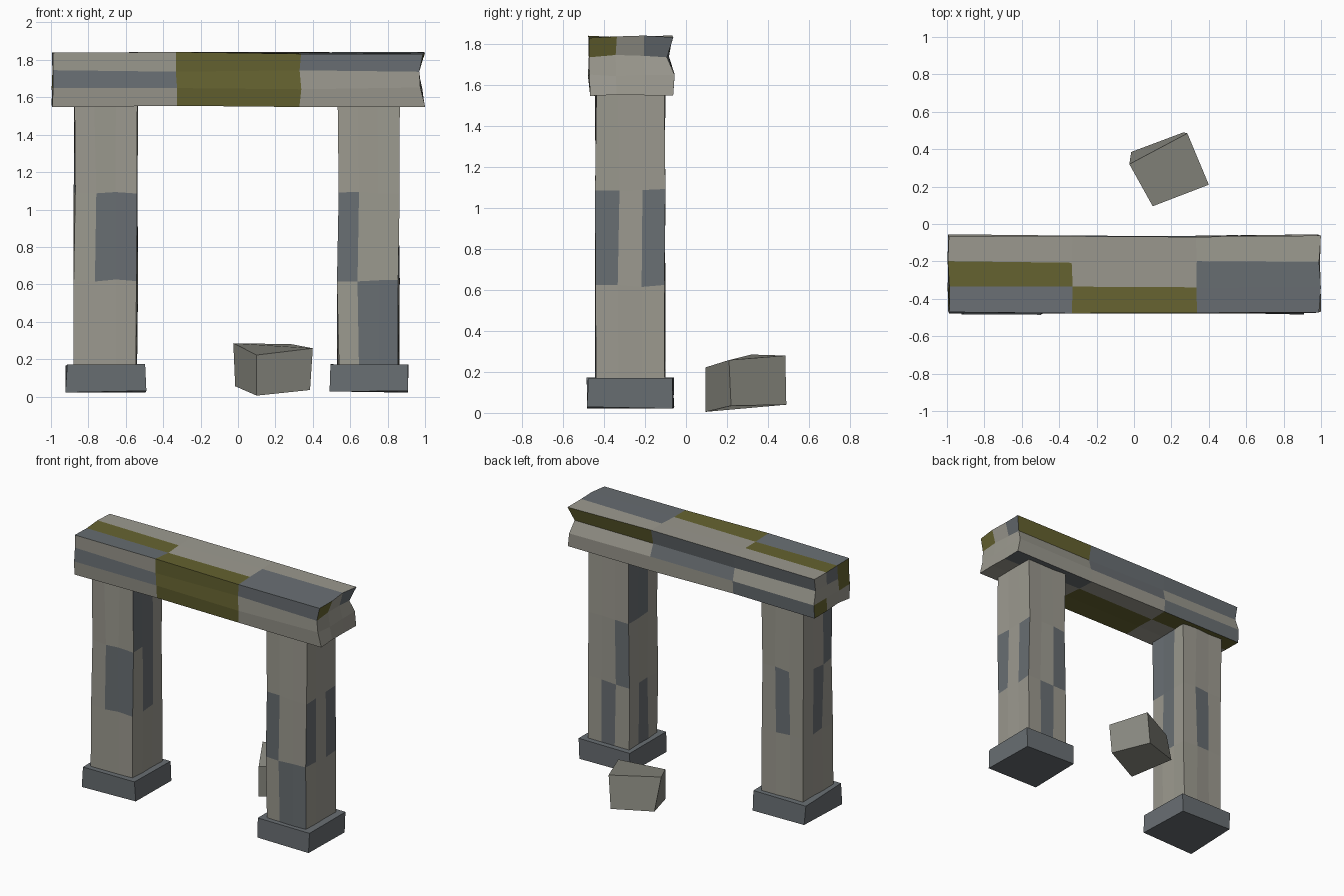
import bpy, bmesh, random
from mathutils import Vector

if "Cube" in bpy.data.objects:
    bpy.data.objects.remove(bpy.data.objects["Cube"])

random.seed(4)


def material(name, rgb):
    m = bpy.data.materials.new(name)
    m.diffuse_color = (*rgb, 1)
    m.use_nodes = True
    m.node_tree.nodes["Principled BSDF"].inputs["Base Color"].default_value = m.diffuse_color
    return m


STONE = material("warm grey stone", (0.33, 0.32, 0.275))
SLATE = material("blue grey stone", (0.14, 0.157, 0.17))
MOSS = material("olive moss", (0.132, 0.125, 0.03))
ROCK = material("loose grey stone", (0.255, 0.255, 0.22))
INDEX = {"S": 0, "B": 1, "O": 2}


def finish(bm, name, mats):
    bmesh.ops.recalc_face_normals(bm, faces=bm.faces)
    mesh = bpy.data.meshes.new(name)
    bm.to_mesh(mesh)
    bm.free()
    for m in mats:
        mesh.materials.append(m)
    obj = bpy.data.objects.new(name, mesh)
    bpy.context.collection.objects.link(obj)
    return obj


def rough_block(name, lo, hi, n, jitter, mats, patterns=None, warp=None):
    """Box with n x n cells per side, slightly uneven.
    patterns: side -> rows of colour letters, top row first, low u to high u."""
    bm = bmesh.new()
    verts = {}

    def vert(key):
        if key not in verts:
            p = Vector([lo[a] + (hi[a] - lo[a]) * key[a] / n for a in range(3)])
            p += Vector([random.uniform(-jitter, jitter) for _ in range(3)])
            if warp:
                p += Vector(warp(*key))
            verts[key] = bm.verts.new(p)
        return verts[key]

    for axis in range(3):
        ua, va = [a for a in range(3) if a != axis]
        for sign in "-+":
            rows = (patterns or {}).get(sign + "xyz"[axis])
            for i in range(n):
                for j in range(n):
                    corners = []
                    for di, dj in ((0, 0), (1, 0), (1, 1), (0, 1)):
                        k = [0, 0, 0]
                        k[axis] = n if sign == "+" else 0
                        k[ua], k[va] = i + di, j + dj
                        corners.append(vert(tuple(k)))
                    f = bm.faces.new(corners)
                    if rows:
                        f.material_index = INDEX[rows.split()[n - 1 - j][i]]
    return finish(bm, name, mats)


PATCHED = [STONE, SLATE, MOSS]

# Pillars with patched stones
rough_block("left_pillar", (-0.875, -0.44, 0.15), (-0.54, -0.105, 1.56), 3, 0.006, PATCHED, {
    "-y": "SSS SBB SSS", "+y": "SSS SBS SSS",
    "+x": "BBS SBS SSS", "-x": "BSS SBS SSS"})
rough_block("right_pillar", (0.535, -0.44, 0.15), (0.86, -0.105, 1.56), 3, 0.006, PATCHED, {
    "-y": "SSS BSS SBB", "+y": "SSS BSS SBS",
    "+x": "SSS BSB SSS", "-x": "SBB SSS SBS"})

# Plinths under the pillars
rough_block("left_plinth", (-0.918, -0.48, 0.025), (-0.492, -0.062, 0.167), 1, 0.006, [SLATE])
rough_block("right_plinth", (0.492, -0.48, 0.025), (0.908, -0.062, 0.172), 1, 0.006, [SLATE])


# Lintel: grooved ends and back, sagging slightly
def lintel_warp(i, j, k):
    dx = (0, -0.015, -0.03, 0)[k] if i == 3 else 0
    dy = 0.008 * (k == 0) if j == 0 else 0
    if j == 3:
        dy = (0, 0.008, -0.022, 0)[k]
    return dx, dy, 0


rough_block("lintel", (-0.992, -0.475, 1.553), (0.995, -0.067, 1.837), 3, 0.006, PATCHED, {
    "-y": "SOB BOS SOS", "+y": "BBO SBS BSS",
    "+z": "SSS OSB BOB", "-z": "OSB SOS SOS",
    "+x": "OSB SSS SSS", "-x": "OBS OSS SSO"}, lintel_warp)

# Loose block lying behind the gate
bm = bmesh.new()
top = [(-0.025, 0.32, 0.285), (0.10, 0.095, 0.222), (0.40, 0.21, 0.258), (0.285, 0.485, 0.28)]
low = [(-0.015, 0.385, 0.055), (0.10, 0.095, 0.005), (0.385, 0.22, 0.035), (0.265, 0.49, 0.04)]
t = [bm.verts.new(p) for p in top]
b = [bm.verts.new(p) for p in low]
bm.faces.new(t)
bm.faces.new(b[::-1])
for i in range(4):
    j = (i + 1) % 4
    bm.faces.new((b[i], b[j], t[j], t[i]))
finish(bm, "fallen_block", [ROCK])
